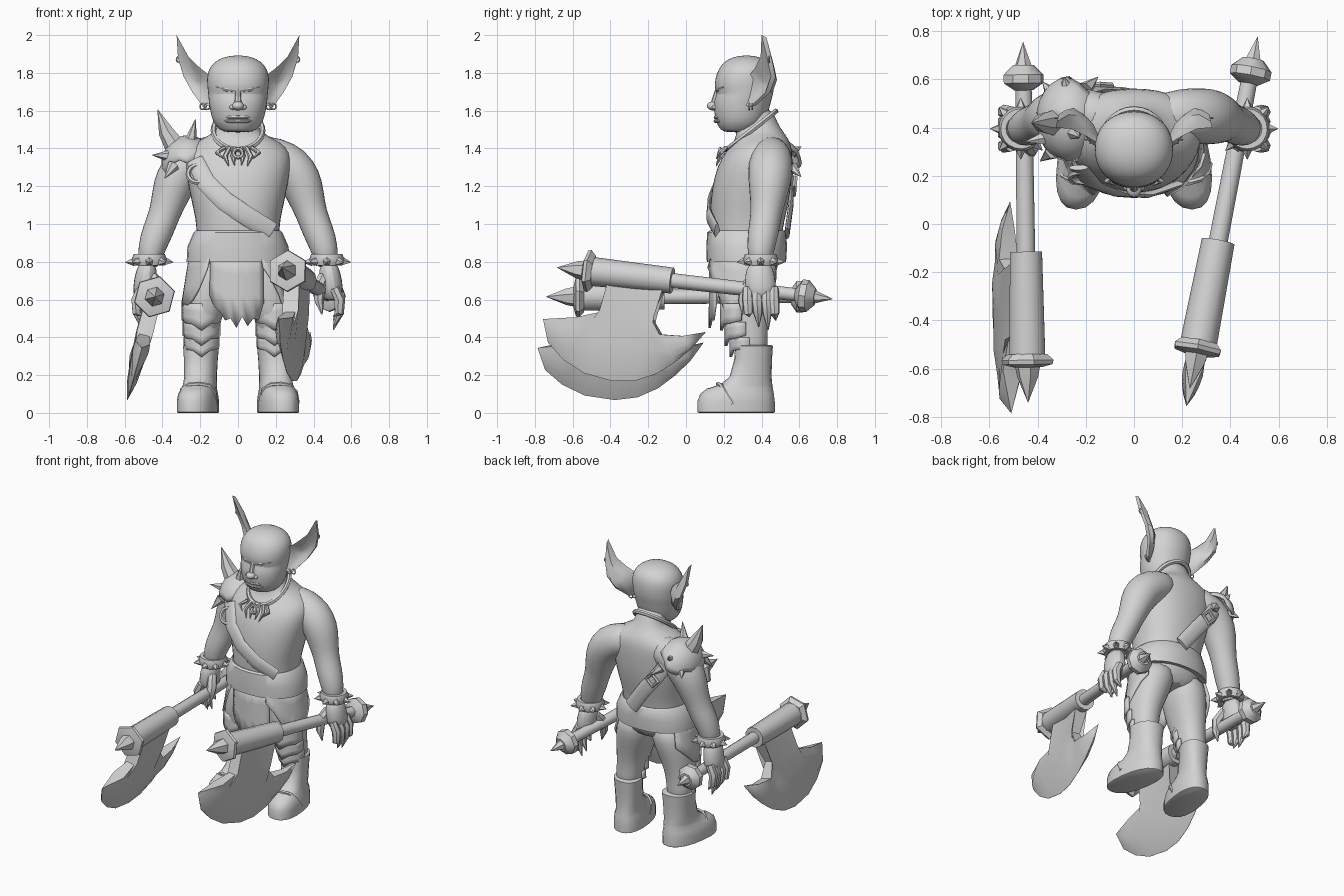
import bpy, bmesh, math
from mathutils import Vector, Matrix

grey = bpy.data.materials.new("plain_grey")
grey.diffuse_color = (0.65, 0.65, 0.65, 1)


def skin(name, rings, closed=True, cap=True, sub=0, thick=0, mat=None):
    """Join rings of points into a surface."""
    bm = bmesh.new()
    vs = [[bm.verts.new(p) for p in r] for r in rings]
    n = len(vs[0])
    for a, b in zip(vs, vs[1:]):
        for i in range(n if closed else n - 1):
            j = (i + 1) % n
            bm.faces.new((a[i], a[j], b[j], b[i]))
    if closed and cap:
        bm.faces.new(vs[0])
        bm.faces.new(vs[-1])
    if mat:
        bm.transform(mat)
    bmesh.ops.remove_doubles(bm, verts=bm.verts, dist=0.0005)
    bmesh.ops.recalc_face_normals(bm, faces=bm.faces)
    me = bpy.data.meshes.new(name)
    bm.to_mesh(me)
    bm.free()
    ob = bpy.data.objects.new(name, me)
    bpy.context.collection.objects.link(ob)
    me.materials.append(grey)
    if thick:
        m = ob.modifiers.new("thickness", 'SOLIDIFY')
        m.thickness, m.offset = thick, 0
    if sub:
        m = ob.modifiers.new("smooth", 'SUBSURF')
        m.levels = m.render_levels = sub
    return ob


def oval(z, rx, y0, y1, cx=0, n=20, e=0.9, shear=0):
    """Horizontal rounded ring; shear turns it outward."""
    out = []
    for i in range(n):
        a = 2 * math.pi * i / n
        s, c = math.sin(a), math.cos(a)
        y = (y0 + y1) / 2 - (y1 - y0) / 2 * math.copysign(abs(c) ** e, c)
        out.append((cx + rx * math.copysign(abs(s) ** e, s) + shear * (0.33 - y), y, z))
    return out


def tube(name, pts, radii, n=8, sub=0, mat=None, flat=1):
    """Round section swept along a path."""
    pts = [Vector(p) for p in pts]
    rings = []
    for i, p in enumerate(pts):
        t = (pts[min(i + 1, len(pts) - 1)] - pts[max(i - 1, 0)]).normalized()
        u = t.cross(Vector((0, 1, 0)) if abs(t.y) < 0.9 else Vector((1, 0, 0))).normalized()
        v = t.cross(u)
        rings.append([p + radii[i] * (u * math.cos(k * 2 * math.pi / n) + flat * v * math.sin(k * 2 * math.pi / n))
                      for k in range(n)])
    return skin(name, rings, sub=sub, mat=mat)


def spike(name, a, b, r, n=6, mat=None):
    return tube(name, [a, b], [r, 0.001], n, mat=mat)


def blob(name, c, r):
    c = Vector(c)
    rings = [[c + Vector((r[0] * math.sin(t) * math.cos(a), r[1] * math.sin(t) * math.sin(a), r[2] * math.cos(t)))
              for a in [2 * math.pi * k / 12 for k in range(12)]] for t in [0.02 + 3.1 * i / 8 for i in range(9)]]
    return skin(name, rings)


def ring(name, c, R, r, mat=None, n=20, ry=None, tall=1):
    c, ry = Vector(c), ry or R
    rot = mat or Matrix.Identity(3)
    rings = []
    for i in range(n + 1):
        a = 2 * math.pi * i / n
        rings.append([c + rot @ Vector(((R + r * math.cos(b)) * math.cos(a), (ry + r * math.cos(b)) * math.sin(a),
                                        tall * r * math.sin(b))) for b in [k * math.pi / 3 for k in range(6)]])
    return skin(name, rings, cap=False)


def plate(name, cx, cy, rx, ry, a0, a1, top, bottoms, flare=0.0, thick=0.012):
    """Curved hanging plate; angle 0 faces front, bottoms give its lower edge."""
    cols = []
    for i, b in enumerate(bottoms):
        a = math.radians(a0 + (a1 - a0) * i / (len(bottoms) - 1))
        cols.append([(cx + (rx + flare * t) * math.sin(a), cy - (ry + flare * t) * math.cos(a), top + (b - top) * t)
                     for t in (0, 0.33, 0.66, 1)])
    return skin(name, cols, closed=False, thick=thick)


# torso and neck
skin("torso", [oval(z, rx, a, b) for z, rx, a, b in [
    (0.70, 0.20, 0.17, 0.47), (0.80, 0.23, 0.14, 0.50), (0.97, 0.215, 0.13, 0.51), (1.08, 0.24, 0.125, 0.54),
    (1.20, 0.265, 0.135, 0.56), (1.31, 0.285, 0.165, 0.565), (1.38, 0.28, 0.205, 0.565), (1.43, 0.235, 0.25, 0.555),
    (1.47, 0.15, 0.265, 0.53), (1.51, 0.105, 0.265, 0.50), (1.56, 0.10, 0.26, 0.475), (1.62, 0.10, 0.25, 0.45)]], sub=1)

# head and face
skin("head", [oval(z, rx, a, b, e=0.95) for z, rx, a, b in [
    (1.485, 0.05, 0.22, 0.32), (1.495, 0.10, 0.18, 0.38), (1.54, 0.135, 0.157, 0.42), (1.60, 0.15, 0.145, 0.44),
    (1.66, 0.158, 0.145, 0.455), (1.69, 0.16, 0.165, 0.463), (1.715, 0.163, 0.148, 0.468), (1.77, 0.168, 0.152, 0.472),
    (1.82, 0.158, 0.17, 0.465), (1.86, 0.125, 0.20, 0.44), (1.885, 0.075, 0.25, 0.39), (1.892, 0.02, 0.30, 0.34)]], sub=1)
blob("nose", (0, 0.145, 1.625), (0.032, 0.035, 0.024))
tube("nose_bridge", [(0, 0.148, 1.63), (0, 0.168, 1.71)], [0.02, 0.014])
for z, nm in ((1.565, "upper_lip"), (1.545, "lower_lip")):
    tube(nm, [(-0.085, 0.195, z), (-0.05, 0.167, z), (0, 0.156, z), (0.05, 0.167, z), (0.085, 0.195, z)],
         [0.003, 0.009, 0.010, 0.009, 0.003])

for s in (-1, 1):
    # face sides and ears
    blob("nostril", (s * 0.028, 0.155, 1.618), (0.018, 0.018, 0.014))
    tube("brow", [(s * 0.015, 0.165, 1.705), (s * 0.06, 0.172, 1.712), (s * 0.115, 0.20, 1.725)], [0.009, 0.012, 0.005])
    rim = [(0.14, 0.33, 1.78), (0.20, 0.365, 1.825), (0.262, 0.395, 1.885), (0.325, 0.40, 2.0), (0.318, 0.43, 1.88),
           (0.288, 0.45, 1.78), (0.24, 0.42, 1.695), (0.185, 0.34, 1.62), (0.14, 0.31, 1.63)]
    mid = Vector((0.205, 0.42, 1.74))
    ear = [[Vector(p).lerp(mid, k) + Vector((0, d, 0)) for p in rim]
           for k, d in ((0.9, 0), (0.45, 0.005), (0.12, 0), (0, 0), (0.05, 0.025), (0.45, 0.045), (0.9, 0.035))]
    skin("ear", [[(s * p.x, p.y, p.z) for p in r] for r in ear])
    for x, y, z in ((0.165, 0.335, 1.63), (0.185, 0.35, 1.63), (0.31, 0.44, 1.88)):
        ring("earring", (s * x, y, z - 0.008), 0.016, 0.004, Matrix.Rotation(math.pi / 2, 3, 'X'), 12)

    # arm
    tube("arm", [(s * x, y, z) for x, y, z in [
        (0.08, 0.45, 1.39), (0.19, 0.453, 1.355), (0.28, 0.448, 1.305), (0.333, 0.443, 1.23), (0.362, 0.435, 1.14),
        (0.39, 0.425, 1.05), (0.425, 0.41, 0.96), (0.46, 0.395, 0.87), (0.475, 0.39, 0.76)]],
        [0.09, 0.112, 0.122, 0.117, 0.10, 0.083, 0.085, 0.075, 0.055], 14, sub=1)

    # spiked bracelet
    w = Vector((s * 0.47, 0.395, 0.81))
    ring("bracelet", w, 0.072, 0.022, tall=1.6)
    for k in range(8):
        d = Vector((math.cos(k * math.pi / 4), math.sin(k * math.pi / 4), -0.1))
        spike("bracelet_spike", w + d * 0.08, w + d * 0.128, 0.026, 5)

    # hand with clawed fingers
    tube("palm", [(s * 0.475, 0.39, 0.80), (s * 0.487, 0.39, 0.73), (s * 0.495, 0.395, 0.66), (s * 0.505, 0.40, 0.59)],
         [0.048, 0.062, 0.066, 0.05], 10, sub=1, flat=1.35)
    for y, tip in ((0.325, 0.51), (0.375, 0.455), (0.425, 0.44), (0.465, 0.49)):
        tube("finger", [(s * 0.51, y, 0.66), (s * 0.538, y, 0.60), (s * 0.535, y + 0.005, 0.53), (s * 0.505, y + 0.01, tip)],
             [0.026, 0.030, 0.026, 0.003], 7)
    tube("thumb", [(s * 0.45, 0.36, 0.72), (s * 0.425, 0.315, 0.66), (s * 0.43, 0.30, 0.59), (s * 0.445, 0.30, 0.52)],
         [0.030, 0.033, 0.026, 0.003], 7)

    # leg and boot
    skin("leg", [oval(z, rx, a, b, s * cx, 16) for z, rx, a, b, cx in [
        (0.84, 0.12, 0.18, 0.48, 0.12), (0.72, 0.135, 0.17, 0.49, 0.135), (0.60, 0.12, 0.17, 0.46, 0.165),
        (0.50, 0.098, 0.185, 0.44, 0.185), (0.40, 0.088, 0.23, 0.43, 0.195), (0.28, 0.08, 0.265, 0.44, 0.20)]], sub=1)
    skin("boot", [oval(z, rx, a, b, s * cx, 20, 0.85, s * 0.14) for z, rx, a, b, cx in [
        (0, 0.098, 0.07, 0.465, 0.203), (0.004, 0.106, 0.06, 0.47, 0.203), (0.06, 0.106, 0.06, 0.47, 0.203),
        (0.10, 0.10, 0.075, 0.465, 0.203), (0.128, 0.09, 0.11, 0.46, 0.20), (0.15, 0.086, 0.18, 0.457, 0.20),
        (0.19, 0.084, 0.23, 0.453, 0.20), (0.28, 0.088, 0.255, 0.455, 0.20),
        (0.355, 0.094, 0.26, 0.46, 0.20), (0.36, 0.08, 0.27, 0.45, 0.20)]])
    tube("instep_strap", [(s * 0.215 + x, y, z) for x, y, z in [
        (-0.093, 0.24, 0.06), (-0.08, 0.2, 0.125), (-0.04, 0.175, 0.15), (0.01, 0.17, 0.153), (0.06, 0.185, 0.145),
        (0.09, 0.21, 0.11), (0.10, 0.25, 0.05)]], [0.012] * 7, 6)
    # layered shin and knee guards
    for top, drop, r, cy in ((0.40, 0.33, 0.096, 0.345), (0.48, 0.39, 0.101, 0.325), (0.58, 0.47, 0.106, 0.305)):
        plate("shin_guard", s * 0.193, cy, r - 0.006, r + 0.012, -85, 85, top,
              [drop + 0.02, drop + 0.005, drop, drop - 0.035, drop, drop + 0.005, drop + 0.02], 0.0, 0.014)

# belt
skin("belt", [oval(z, rx, a, b, n=28) for z, rx, a, b in [
    (0.81, 0.24, 0.14, 0.50), (0.80, 0.272, 0.11, 0.53), (0.88, 0.268, 0.108, 0.535),
    (0.955, 0.235, 0.112, 0.53), (0.965, 0.225, 0.125, 0.52), (0.95, 0.19, 0.16, 0.49)]])

# torn cloth panels
plate("front_cloth", 0, 0.32, 0.235, 0.19, -38, 34, 0.86,
      [0.62, 0.56, 0.54, 0.49, 0.50, 0.45, 0.51, 0.46, 0.50, 0.49, 0.58], 0.005)
plate("left_side_cloth", 0, 0.32, 0.25, 0.195, -125, -34, 0.86,
      [0.70, 0.66, 0.62, 0.58, 0.56, 0.57, 0.57, 0.60, 0.66, 0.76], 0.045)
plate("right_side_cloth", 0, 0.32, 0.25, 0.195, 28, 120, 0.86,
      [0.77, 0.70, 0.62, 0.52, 0.50, 0.55, 0.60, 0.66, 0.70], 0.035)

# necklace with claws
tilt = Matrix.Rotation(math.radians(38), 3, 'X')
ring("necklace", (0, 0.345, 1.495), 0.13, 0.015, tilt, 28, 0.165)
ring("pendant", (0, 0.175, 1.375), 0.024, 0.010, Matrix.Rotation(math.radians(75), 3, 'X'), 12)
for x, z in ((-0.105, 1.345), (-0.065, 1.305), (-0.025, 1.31), (0.025, 1.31), (0.065, 1.305), (0.105, 1.345)):
    tube("necklace_claw", [(x * 0.7, 0.212, 1.405), (x * 1.05, 0.18, (z + 1.41) / 2), (x * 0.75, 0.16, z)],
         [0.011, 0.014, 0.002], 6)

# chest strap, buckle ring and back strap
tube("chest_strap", [(-0.23, 0.235, 1.34), (-0.17, 0.165, 1.22), (-0.07, 0.128, 1.12), (0.05, 0.122, 1.04),
                     (0.18, 0.165, 0.96)], [0.045, 0.05, 0.052, 0.052, 0.05], 10, flat=0.28)
tube("back_strap", [(-0.25, 0.535, 1.36), (-0.16, 0.56, 1.22), (-0.06, 0.555, 1.10), (0.05, 0.535, 0.95)],
     [0.045, 0.05, 0.05, 0.05], 10, flat=0.28)
ring("strap_ring", (-0.215, 0.195, 1.265), 0.05, 0.013, Matrix.Rotation(math.radians(65), 3, 'X'), 16)
ring("back_buckle", (-0.14, 0.575, 1.20), 0.045, 0.013, Matrix.Rotation(math.radians(85), 3, 'X'), 4)

# shoulder guard with ragged edge and horns
q = Vector((-0.42, 0.0, 0.9)).to_track_quat('Z', 'Y')
c0 = Vector((-0.265, 0.435, 1.315))
rows = []
for i in range(7):
    row = []
    for k in range(24):
        t = 0.03 + i / 6 * (1.3 + (0.2 if k % 6 < 3 else -0.05))
        a = k * math.pi / 12
        d = q @ Vector((math.sin(t) * math.cos(a), math.sin(t) * math.sin(a), math.cos(t)))
        row.append(c0 + Vector((d.x * 0.135, d.y * 0.172, d.z * 0.148)))
    rows.append(row)
skin("shoulder_guard", rows, cap=False, thick=0.014)
tube("shoulder_horn", [(-0.33, 0.42, 1.41), (-0.38, 0.42, 1.49), (-0.425, 0.42, 1.605)], [0.058, 0.042, 0.002], 7)
for a, b in (((-0.25, 0.38, 1.44), (-0.225, 0.36, 1.555)), ((-0.36, 0.36, 1.36), (-0.455, 0.34, 1.365)),
             ((-0.34, 0.30, 1.31), (-0.39, 0.26, 1.24)), ((-0.28, 0.56, 1.38), (-0.29, 0.61, 1.41)),
             ((-0.34, 0.54, 1.32), (-0.38, 0.59, 1.28)), ((-0.2, 0.56, 1.30), (-0.15, 0.61, 1.25))):
    spike("guard_spike", a, b, 0.034)

# axes: haft along y, blade hanging down
top = [(-.78, .28), (-.6, .25), (-.48, .21), (-.45, .05), (-.3, .05), (-.15, .05), (-.205, .2), (-.14, .29), (-.02, .285), (.1, .25)]
edge = [(-.78, .28), (-.74, .40), (-.65, .48), (-.53, .54), (-.37, .565), (-.25, .55), (-.14, .50), (-.05, .43), (.03, .35), (.1, .25)]
for mat in (Matrix.Translation((-0.45, -0.005, 0.615)) @ Matrix.Rotation(math.radians(0.8), 4, 'Z') @ Matrix.Rotation(math.radians(14.5), 4, 'Y'),
            Matrix.Translation((0.37, 0.035, 0.688)) @ Matrix.Rotation(math.radians(-10.9), 4, 'Z') @ Matrix.Rotation(math.radians(-6.4), 4, 'X')):
    def turned(name, prof, n):
        tube(name, [(0, y, 0) for y, r in prof], [r for y, r in prof], n, mat=mat)
    turned("axe_haft", [(-0.2, 0.04), (0.2, 0.038), (0.6, 0.034)], 12)
    turned("axe_sleeve", [(-0.56, 0.077), (-0.11, 0.069)], 12)
    turned("axe_collar", [(-0.535, 0.085), (-0.56, 0.112), (-0.578, 0.108), (-0.59, 0.06)], 6)
    turned("axe_front_spike", [(-0.58, 0.055), (-0.63, 0.045), (-0.735, 0.001)], 6)
    turned("axe_pommel", [(0.56, 0.04), (0.59, 0.085), (0.625, 0.085), (0.665, 0.045)], 8)
    turned("axe_back_spike", [(0.65, 0.04), (0.76, 0.001)], 6)
    cols = []
    for i, (p, e) in enumerate(zip(top, edge)):
        side = []
        for t, th in ((0, 0.034), (0.3, 0.036), (0.6, 0.03), (0.85, 0.02), (1, 0.001)):
            w = th * (1.2 if i % 2 else 0.8) * (0 if i in (0, 9) else 1)
            side.append((w, p[0] + (e[0] - p[0]) * t, -(p[1] + (e[1] - p[1]) * t)))
        cols.append(side + [(-x, y, z) for x, y, z in reversed(side)])
    skin("axe_blade", cols, cap=False, mat=mat)

# smooth shading with crisp edges
bpy.ops.object.select_all(action='SELECT')
bpy.context.view_layer.objects.active = bpy.context.scene.objects[0]
bpy.ops.object.shade_smooth_by_angle(angle=math.radians(40))
